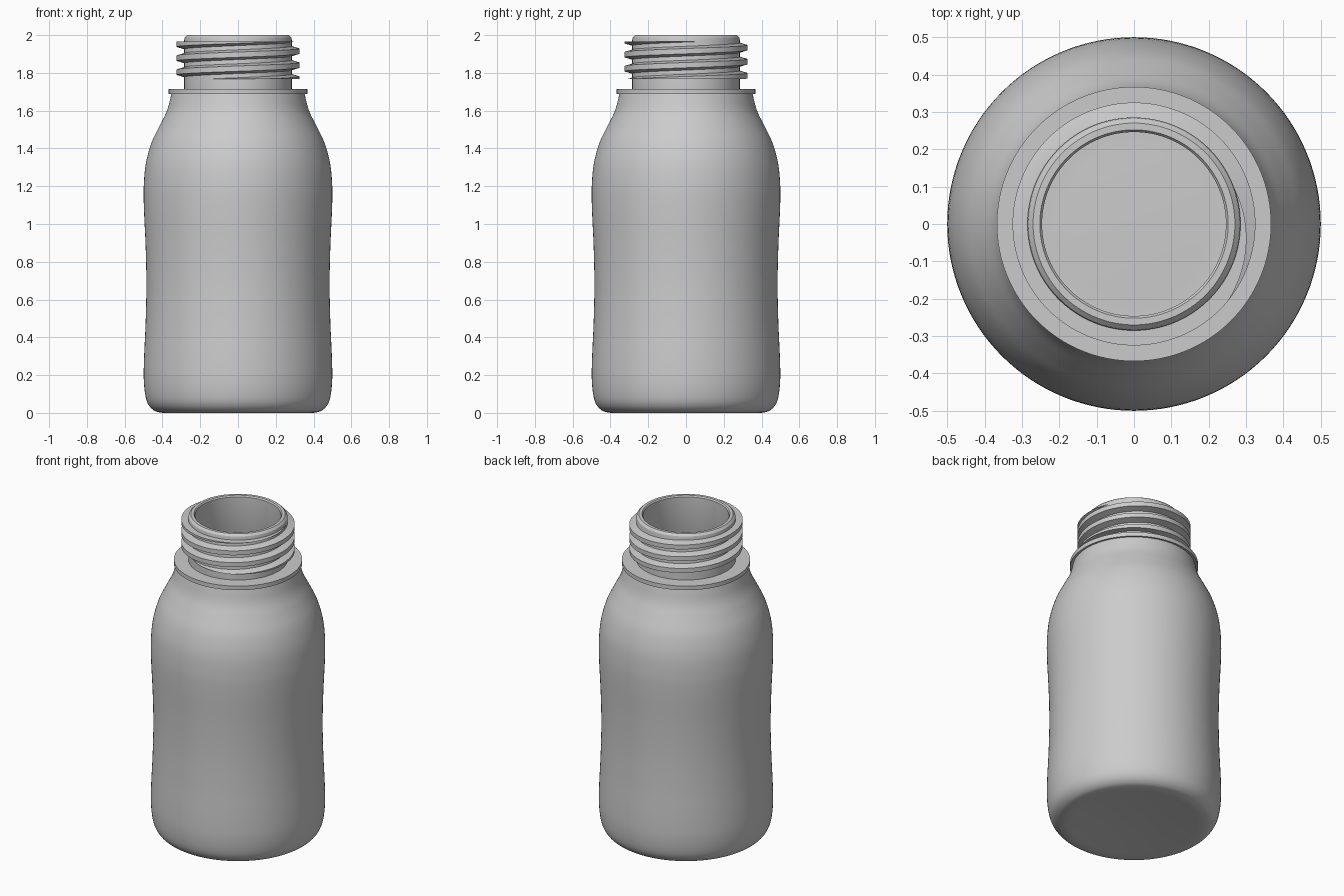
import bpy
import bmesh
from math import sin, cos, pi, radians
from mathutils import Vector

cube = bpy.data.objects.get("Cube")
if cube:
    bpy.data.objects.remove(cube, do_unlink=True)

SIDES = 128

plastic = bpy.data.materials.new("grey_plastic")
plastic.use_nodes = True
GREY = (0.6, 0.6, 0.6, 1)
plastic.diffuse_color = GREY
plastic.node_tree.nodes["Principled BSDF"].inputs["Base Color"].default_value = GREY


def finish(name, bm):
    """Turn a bmesh into a smooth-shaded object with crisp edges."""
    bmesh.ops.recalc_face_normals(bm, faces=bm.faces[:])
    mesh = bpy.data.meshes.new(name)
    bm.to_mesh(mesh)
    bm.free()
    mesh.materials.append(plastic)
    obj = bpy.data.objects.new(name, mesh)
    bpy.context.collection.objects.link(obj)
    bpy.ops.object.select_all(action='DESELECT')
    obj.select_set(True)
    bpy.context.view_layer.objects.active = obj
    bpy.ops.object.shade_smooth_by_angle(angle=radians(30))
    return obj


def smooth_profile(points, steps=5):
    """Catmull-Rom curve through (radius, height) points."""
    pts = [Vector(p) for p in points]
    pts = [2 * pts[0] - pts[1]] + pts + [2 * pts[-1] - pts[-2]]
    out = []
    for a, b, c, d in zip(pts, pts[1:], pts[2:], pts[3:]):
        for i in range(steps):
            t = i / steps
            out.append(0.5 * (2 * b + (c - a) * t + (2 * a - 5 * b + 4 * c - d) * t**2
                              + (3 * b - a - 3 * c + d) * t**3))
    return [tuple(p) for p in out] + [tuple(points[-1])]


def lathe(name, profile):
    """Revolve a (radius, height) profile around z."""
    bm = bmesh.new()
    verts = [bm.verts.new((r, 0, z)) for r, z in profile]
    edges = [bm.edges.new(pair) for pair in zip(verts, verts[1:])]
    bmesh.ops.spin(bm, geom=verts + edges, cent=(0, 0, 0), axis=(0, 0, 1),
                   angle=2 * pi, steps=SIDES)
    bmesh.ops.remove_doubles(bm, verts=bm.verts[:], dist=0.0001)
    return finish(name, bm)


# Bottle shell: outer wall, flange, neck, lip, then back down the inner wall
outer = smooth_profile([
    (0.40, 0), (0.44, 0.01), (0.472, 0.04), (0.49, 0.09), (0.499, 0.18),
    (0.497, 0.3), (0.489, 0.48), (0.485, 0.68), (0.489, 0.88), (0.498, 1.08),
    (0.499, 1.2), (0.488, 1.32), (0.458, 1.43), (0.415, 1.52), (0.376, 1.6),
    (0.352, 1.69)])
flange = [(0.367, 1.688), (0.367, 1.714), (0.285, 1.714)]
lip = [(0.285, 1.975), (0.282, 1.988), (0.27, 2.0), (0.252, 2.0), (0.246, 1.992)]
wall = 0.035
inner = [(r - wall, max(z, 0.04)) for r, z in reversed(outer) if 0.05 < z < 1.6]
profile = ([(0, 0.02), (0.2, 0.015), (0.36, 0.003)] + outer + flange + lip
           + [(0.246, 1.75), (0.27, 1.69)] + inner
           + [(0.41, 0.045), (0.2, 0.05), (0, 0.055)])
lathe("bottle_shell", profile)

# Screw thread: a helical ridge trimmed flat at both ends
PITCH, START, TURNS = 0.074, 1.693, 4.5
section = [(0.275, -0.029), (0.325, -0.014), (0.325, 0.014), (0.275, 0.029)]
bm = bmesh.new()
rings = []
for i in range(int(TURNS * SIDES) + 1):
    a = 2 * pi * i / SIDES
    z0 = START + PITCH * i / SIDES
    rings.append([bm.verts.new((r * cos(a), r * sin(a), z0 + dz)) for r, dz in section])
for low, high in zip(rings, rings[1:]):
    for j in range(4):
        k = (j + 1) % 4
        bm.faces.new((low[j], low[k], high[k], high[j]))
for height, direction in ((1.768, -1), (1.967, 1)):
    cut = bmesh.ops.bisect_plane(bm, geom=bm.verts[:] + bm.edges[:] + bm.faces[:],
                                 plane_co=(0, 0, height), plane_no=(0, 0, direction),
                                 clear_outer=True)
    rim = [e for e in cut["geom_cut"] if isinstance(e, bmesh.types.BMEdge)]
    bmesh.ops.triangle_fill(bm, edges=rim, use_beauty=True)
finish("screw_thread", bm)
